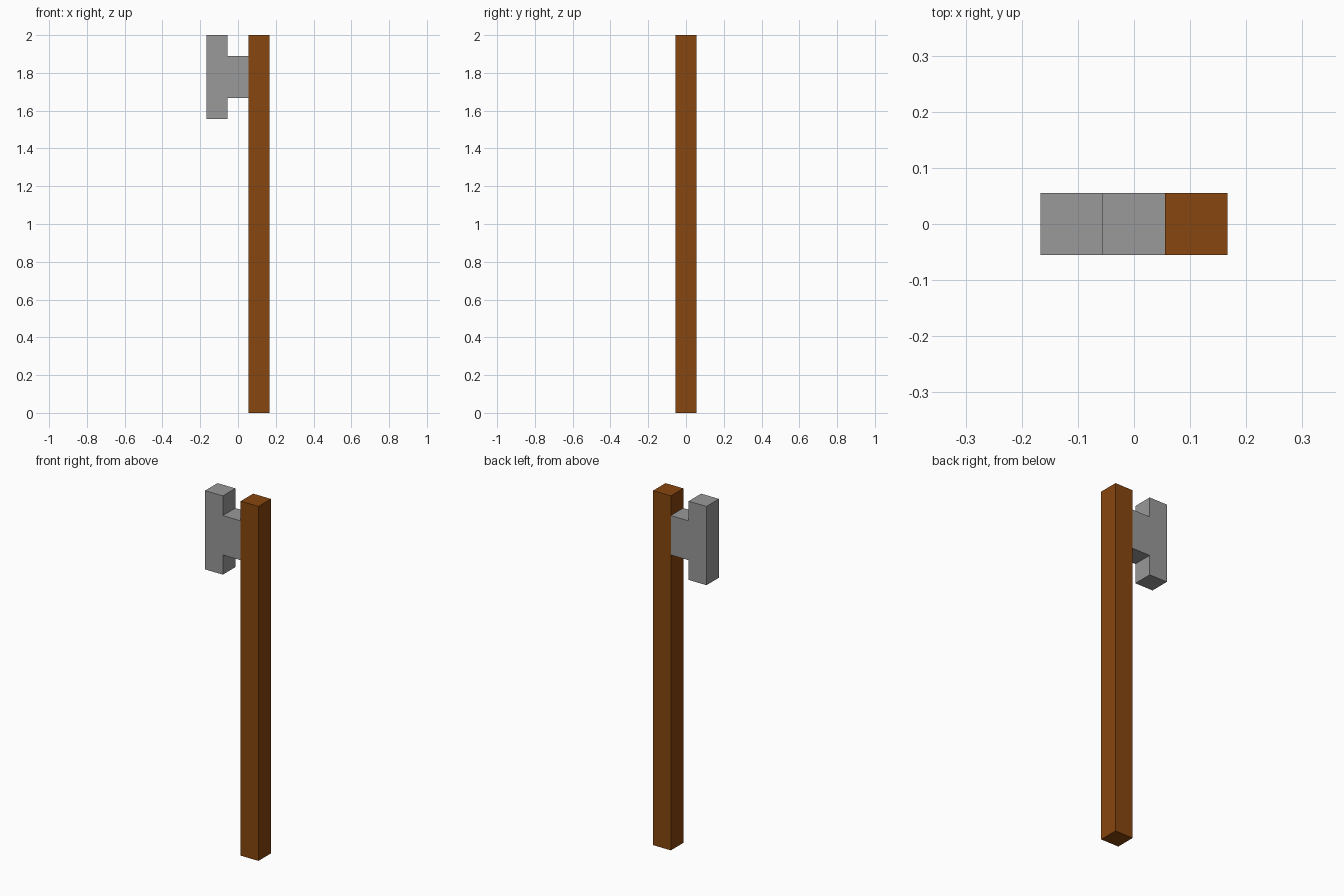
import bpy, bmesh

if "Cube" in bpy.data.objects:
    bpy.data.objects.remove(bpy.data.objects["Cube"])

U = 2 / 18  # the model sits on a grid of 18 units in height


def material(name, rgb):
    m = bpy.data.materials.new(name)
    m.diffuse_color = (*rgb, 1)
    m.use_nodes = True
    m.node_tree.nodes["Principled BSDF"].inputs["Base Color"].default_value = m.diffuse_color
    return m


def extruded(name, profile, mat):
    """Extrude an x-z outline (in grid units) one unit deep, centred on y = 0."""
    bm = bmesh.new()
    face = bm.faces.new([bm.verts.new((x * U, -U / 2, z * U)) for x, z in profile])
    ext = bmesh.ops.extrude_face_region(bm, geom=[face])
    verts = [g for g in ext["geom"] if isinstance(g, bmesh.types.BMVert)]
    bmesh.ops.translate(bm, verts=verts, vec=(0, U, 0))
    bmesh.ops.recalc_face_normals(bm, faces=bm.faces)
    me = bpy.data.meshes.new(name)
    bm.to_mesh(me)
    bm.free()
    me.materials.append(mat)
    ob = bpy.data.objects.new(name, me)
    bpy.context.collection.objects.link(ob)
    return ob


wood = material("brown wood", (0.242, 0.061, 0.0044))
metal = material("grey metal", (0.319, 0.319, 0.319))

# Long square handle
extruded("handle", [(0.5, 0), (1.5, 0), (1.5, 18), (0.5, 18)], wood)

# T-shaped axe head: tall blade plus neck that meets the handle
extruded("axe_head", [(-1.5, 14), (-0.5, 14), (-0.5, 15), (0.5, 15),
                      (0.5, 17), (-0.5, 17), (-0.5, 18), (-1.5, 18)], metal)
